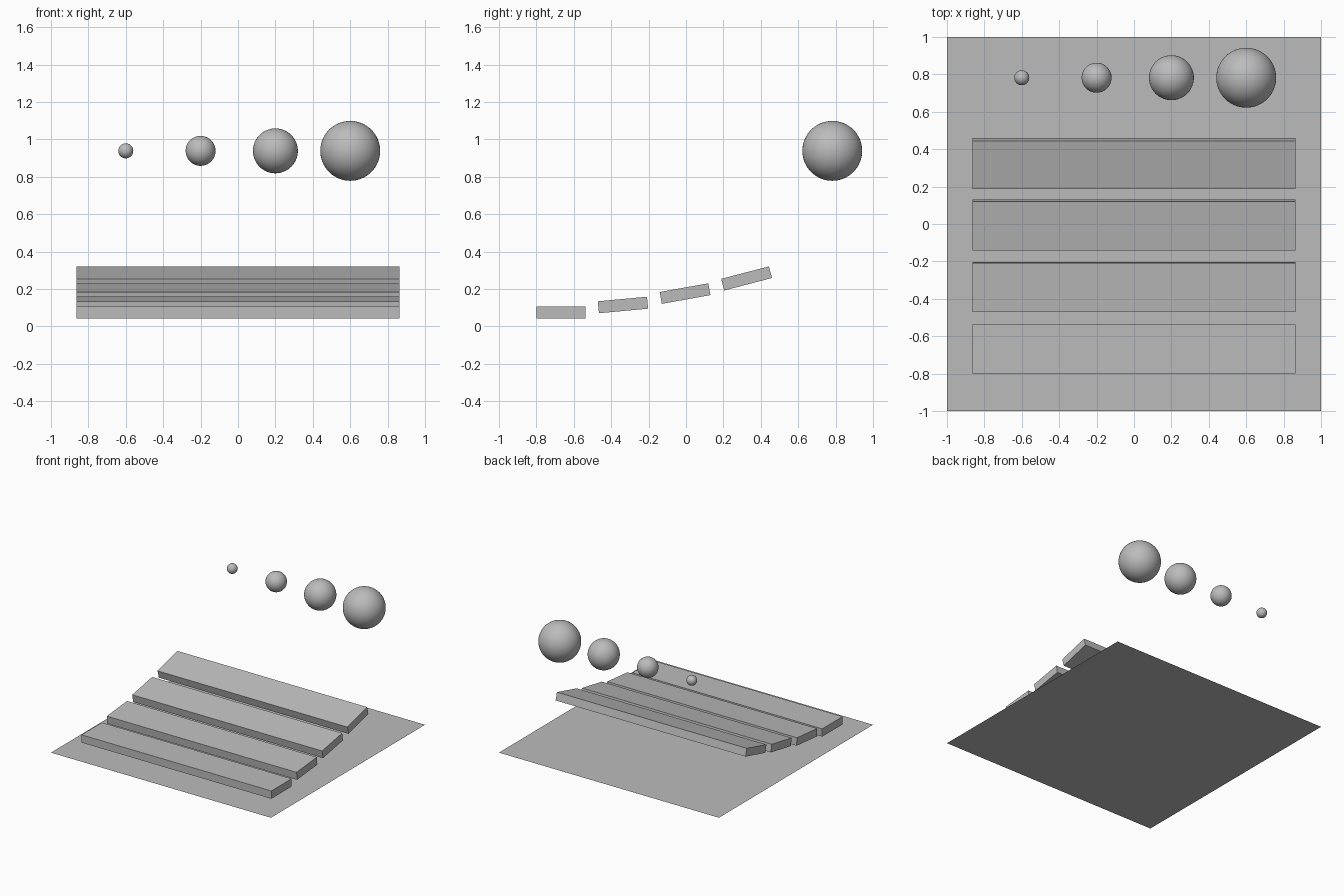
import bpy
from math import radians

cube = bpy.data.objects.get("Cube")
if cube:
    bpy.data.objects.remove(cube, do_unlink=True)

# One neutral grey for every part
grey = bpy.data.materials.new("neutral_grey")
grey.use_nodes = True
colour = (0.5, 0.5, 0.5, 1)
grey.diffuse_color = colour
grey.node_tree.nodes["Principled BSDF"].inputs["Base Color"].default_value = colour


def finish(name):
    obj = bpy.context.object
    obj.name = name
    obj.data.materials.append(grey)
    return obj


# Ground sheet
bpy.ops.mesh.primitive_plane_add(size=2)
finish("floor")

# Four slats, each tilted a little more towards the back
slats = [(-0.668, 0.075, 0), (-0.337, 0.115, 5.3), (-0.005, 0.176, 10.2), (0.324, 0.257, 14.6)]
for i, (y, z, tilt) in enumerate(slats, 1):
    bpy.ops.mesh.primitive_cube_add(size=1, location=(0, y, z), rotation=(radians(tilt), 0, 0))
    slat = finish(f"slat_{i}")
    slat.scale = (1.726, 0.264, 0.064)

# Row of floating balls, growing evenly from right to left
for i in range(4):
    bpy.ops.mesh.primitive_uv_sphere_add(segments=64, ring_count=32, radius=0.04 * (i + 1),
                                         location=(-0.6 + 0.4 * i, 0.782, 0.939))
    finish(f"ball_{i + 1}")
    bpy.ops.object.shade_smooth()
